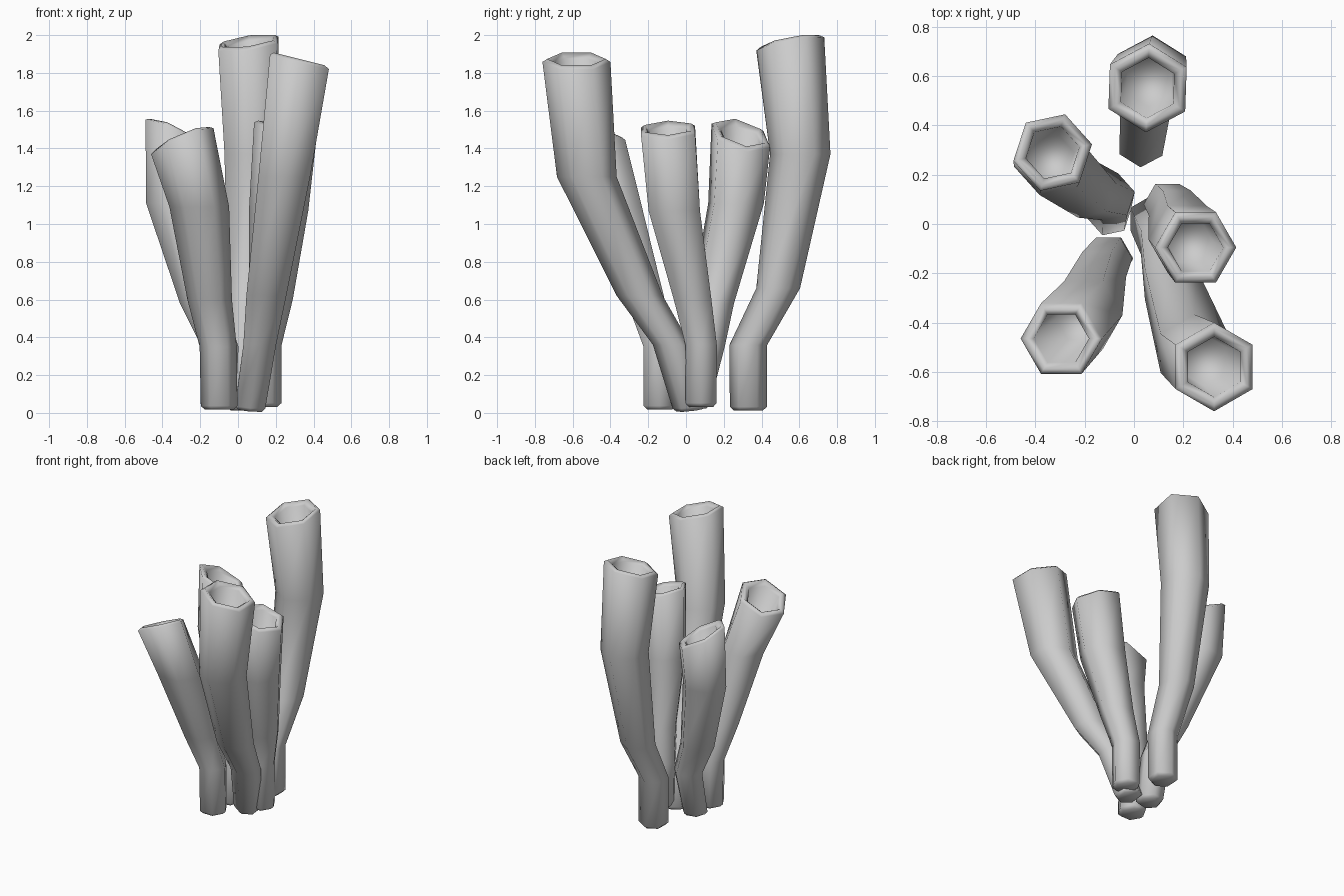
import bpy, bmesh, math

SIDES = 6

# name, phase in degrees, rim slope (x, y), base slope (x, y), rings of (x, y, z, radius) from base to rim
TUBES = [
    ("tall_back_tube", 28, (0.14, 0.19), (0, 0),
     [(0.03, 0.33, 0.02, 0.098), (0.03, 0.33, 0.36, 0.1), (0.045, 0.488, 0.66, 0.116),
      (0.07, 0.605, 1.37, 0.16), (0.055, 0.552, 1.965, 0.18)]),
    ("left_back_tube", 12, (-0.48, -0.25), (0, 0),
     [(-0.1, 0.04, 0.03, 0.09), (-0.095, 0.11, 0.35, 0.1), (-0.19, 0.14, 0.58, 0.12),
      (-0.335, 0.265, 1.11, 0.155), (-0.33, 0.29, 1.48, 0.163)]),
    ("left_front_tube", 0, (0.42, -0.19), (0, 0),
     [(-0.1, -0.14, 0.025, 0.097), (-0.105, -0.14, 0.35, 0.098), (-0.15, -0.215, 0.6, 0.118),
      (-0.205, -0.37, 1.09, 0.158), (-0.295, -0.465, 1.45, 0.165)]),
    ("right_front_tube", 30, (-0.25, 0.0), (-0.08, 0.1),
     [(0.065, 0.02, 0.022, 0.092), (0.115, -0.075, 0.36, 0.1), (0.15, -0.245, 0.62, 0.122),
      (0.245, -0.525, 1.25, 0.158), (0.325, -0.58, 1.87, 0.18)]),
    ("right_middle_tube", 0, (-0.27, 0.03), (0, 0),
     [(0.135, 0.08, 0.04, 0.095), (0.135, 0.08, 0.36, 0.096), (0.175, 0.035, 0.6, 0.115),
      (0.215, -0.062, 1.07, 0.157), (0.25, -0.095, 1.505, 0.165)]),
]


def build_tube(name, phase, rim, base, rings):
    bm = bmesh.new()

    def ring(x, y, z, r, slope=(0, 0)):
        verts = []
        for i in range(SIDES):
            a = math.radians(phase) + 2 * math.pi * i / SIDES
            dx, dy = r * math.cos(a), r * math.sin(a)
            verts.append(bm.verts.new((x + dx, y + dy, z + dx * slope[0] + dy * slope[1])))
        return verts

    # rounded foot and outer wall
    x, y, z, r = rings[0]
    loops = [ring(x, y, z - 0.008, r * 0.78, base), ring(x, y, z + 0.012, r, base)]
    loops += [ring(*p) for p in rings[1:-1]]
    # softened rim and hollow mouth
    x, y, z, r = rings[-1]
    px, py, pz, _ = rings[-2]
    loops.append(ring(x, y, z - 0.012, r, rim))
    loops.append(ring(x, y, z + 0.004, r * 0.86, rim))
    loops.append(ring(x, y, z - 0.02, r * 0.68, rim))
    t = 0.3 / (z - pz)
    loops.append(ring(x + (px - x) * t, y + (py - y) * t, z - 0.3, r * 0.58, (0, 0)))

    for lo, hi in zip(loops, loops[1:]):
        for i in range(SIDES):
            j = (i + 1) % SIDES
            bm.faces.new((lo[i], lo[j], hi[j], hi[i]))
    bm.faces.new(loops[0][::-1])
    bm.faces.new(loops[-1])
    bmesh.ops.recalc_face_normals(bm, faces=bm.faces)
    for f in bm.faces:
        f.smooth = True

    mesh = bpy.data.meshes.new(name)
    bm.to_mesh(mesh)
    bm.free()
    bpy.context.collection.objects.link(bpy.data.objects.new(name, mesh))


for tube in TUBES:
    build_tube(*tube)
